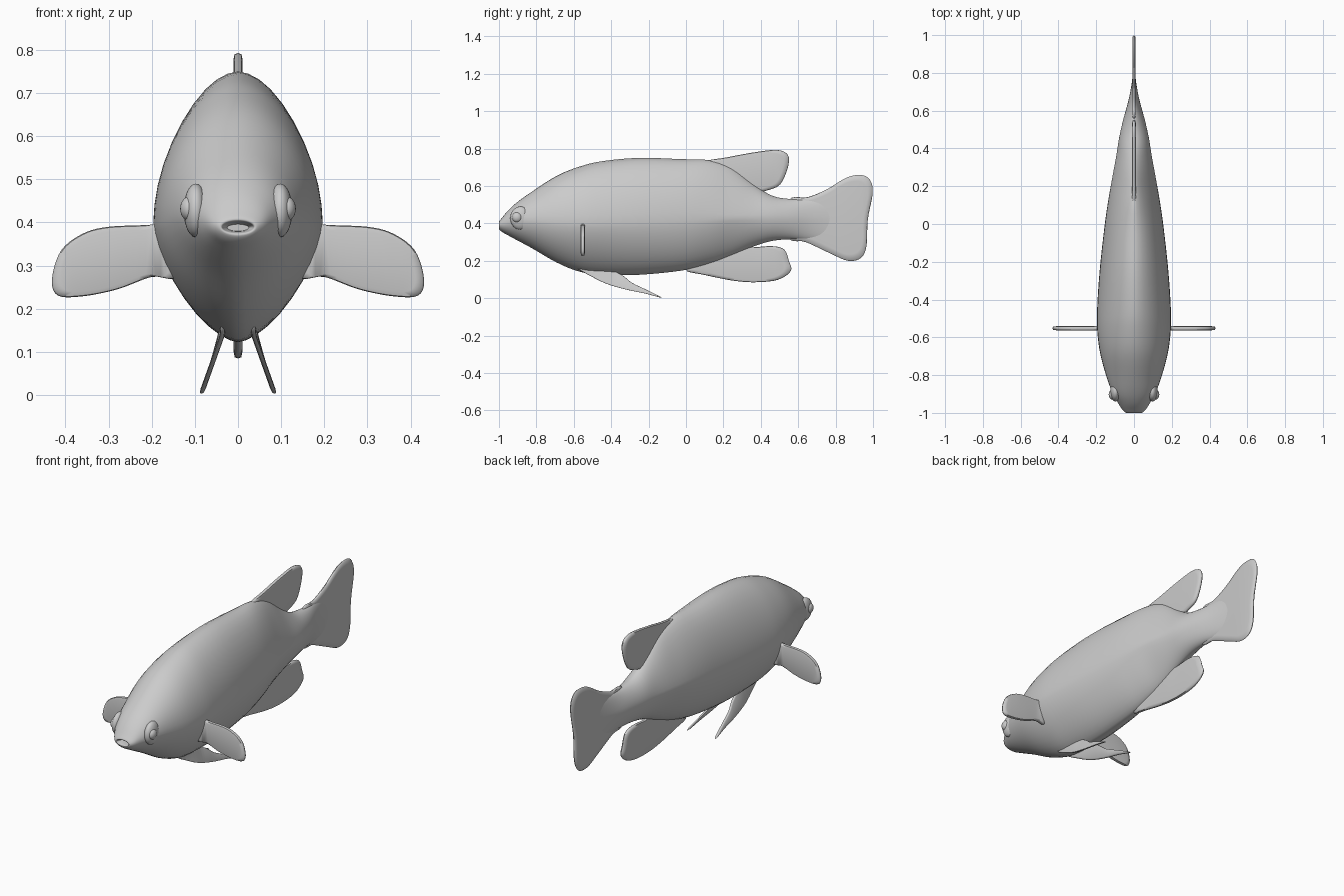
import bpy, bmesh, math
from mathutils import Vector

grey = bpy.data.materials.new("soft grey")
grey.diffuse_color = (0.6, 0.6, 0.6, 1)


def spline(pts, steps, closed=False):
    """Smooth curve through points of any dimension (Catmull-Rom)."""
    n, out = len(pts), []
    for i in range(n if closed else n - 1):
        if closed:
            q = [pts[(i + k) % n] for k in (-1, 0, 1, 2)]
        else:
            q = [pts[min(max(i + k, 0), n - 1)] for k in (-1, 0, 1, 2)]
        for s in range(steps):
            t = s / steps
            out.append([0.5 * (2 * b + (c - a) * t + (2 * a - 5 * b + 4 * c - d) * t * t
                               + (3 * b - a - 3 * c + d) * t ** 3) for a, b, c, d in zip(*q)])
    if not closed:
        out.append(list(pts[-1]))
    return out


def finish(name, bm, mirror=False, angle=40):
    bmesh.ops.recalc_face_normals(bm, faces=bm.faces[:])
    me = bpy.data.meshes.new(name)
    bm.to_mesh(me)
    bm.free()
    ob = bpy.data.objects.new(name, me)
    bpy.context.collection.objects.link(ob)
    me.materials.append(grey)
    bpy.ops.object.select_all(action='DESELECT')
    ob.select_set(True)
    bpy.context.view_layer.objects.active = ob
    bpy.ops.object.shade_smooth_by_angle(angle=math.radians(angle))
    if mirror:
        ob.modifiers.new("mirror", 'MIRROR')
    return ob


def bridge(bm, a, b):
    n = len(a)
    for i in range(n):
        j = (i + 1) % n
        bm.faces.new((a[i], a[j], b[j], b[i]))


def fin(name, outline, place, thick, mirror=False):
    """Thin blade with a sharp rim; place(u, v, w) maps it into space."""
    bm = bmesh.new()
    pts = [Vector(p) for p in spline(outline, 5, True)]
    mid = sum(pts, Vector((0, 0))) / len(pts)
    rim = [bm.verts.new(place(p.x, p.y, 0)) for p in pts]
    for side in (1, -1):
        last = rim
        for k, f in ((0.975, 0.75), (0.85, 1.0)):
            ring = [bm.verts.new(place(*(mid + (p - mid) * k), side * thick * f)) for p in pts]
            bridge(bm, last, ring)
            last = ring
        bm.faces.new(last)
    bmesh.ops.triangulate(bm, faces=[f for f in bm.faces if len(f.verts) > 4])
    return finish(name, bm, mirror, 60)


# Body: y, bottom, top, half width, widest height, upper and lower roundness
stations = [
    (-0.96, 0.380, 0.396, 0.025, 0.388, 2.0, 2.0),
    (-0.985, 0.378, 0.401, 0.034, 0.389, 2.0, 2.0),
    (-1.00, 0.372, 0.407, 0.040, 0.390, 2.0, 2.0),
    (-0.985, 0.355, 0.428, 0.060, 0.395, 2.0, 2.0),
    (-0.95, 0.335, 0.470, 0.083, 0.405, 2.0, 1.9),
    (-0.90, 0.308, 0.515, 0.111, 0.415, 2.0, 1.8),
    (-0.82, 0.265, 0.572, 0.142, 0.415, 1.9, 1.7),
    (-0.69, 0.190, 0.655, 0.178, 0.405, 1.9, 1.6),
    (-0.57, 0.142, 0.703, 0.194, 0.400, 1.85, 1.55),
    (-0.45, 0.125, 0.732, 0.195, 0.400, 1.8, 1.55),
    (-0.25, 0.125, 0.750, 0.182, 0.405, 1.8, 1.6),
    (-0.02, 0.148, 0.743, 0.157, 0.415, 1.8, 1.6),
    (0.12, 0.182, 0.738, 0.137, 0.422, 1.6, 1.5),
    (0.24, 0.225, 0.700, 0.116, 0.428, 1.4, 1.4),
    (0.36, 0.276, 0.610, 0.094, 0.430, 1.5, 1.6),
    (0.46, 0.306, 0.548, 0.078, 0.430, 1.8, 1.8),
    (0.56, 0.315, 0.530, 0.055, 0.428, 1.8, 1.8),
    (0.66, 0.312, 0.530, 0.028, 0.425, 1.7, 1.7),
    (0.76, 0.320, 0.520, 0.010, 0.425, 1.6, 1.6),
    (0.84, 0.370, 0.470, 0.003, 0.425, 1.6, 1.6),
]
bm = bmesh.new()
rings, sides = [], 40
for y, zb, zt, w, zc, nu, nl in spline(stations, 4):
    ring = []
    for i in range(sides):
        a = 2 * math.pi * i / sides
        c, s = math.cos(a), math.sin(a)
        p = 2 / (nu if s >= 0 else nl)
        h = (zt - zc) if s >= 0 else (zb - zc)
        ring.append(bm.verts.new((math.copysign(w * abs(c) ** p, c), y, zc + h * abs(s) ** p)))
    rings.append(ring)
for a, b in zip(rings, rings[1:]):
    bridge(bm, a, b)
bm.faces.new(rings[0])
bm.faces.new(rings[-1])
finish("body", bm, angle=60)

# Upright fins on the centre line
upright = lambda u, v, w: Vector((w, u, v))
fin("dorsal_fin", [(0.10, 0.725), (0.22, 0.753), (0.38, 0.782), (0.49, 0.792), (0.545, 0.765),
                   (0.545, 0.70), (0.505, 0.61), (0.44, 0.578), (0.36, 0.562), (0.24, 0.57),
                   (0.14, 0.64)], upright, 0.011)
fin("tail_fin", [(0.55, 0.522), (0.65, 0.54), (0.75, 0.58), (0.86, 0.645), (0.94, 0.658),
                 (0.985, 0.63), (0.998, 0.56), (0.972, 0.42), (0.965, 0.28), (0.935, 0.215),
                 (0.865, 0.20), (0.77, 0.24), (0.64, 0.30), (0.55, 0.325)], upright, 0.009)
fin("anal_fin", [(0.0, 0.152), (0.10, 0.124), (0.25, 0.094), (0.37, 0.085), (0.49, 0.098),
                 (0.56, 0.145), (0.55, 0.20), (0.525, 0.26), (0.46, 0.278), (0.36, 0.272),
                 (0.25, 0.27), (0.10, 0.22)], upright, 0.010)

# Side fins, spread sideways
fin("pectoral_fin", [(0.14, 0.405), (0.20, 0.395), (0.30, 0.390), (0.36, 0.374), (0.41, 0.335),
                     (0.431, 0.27), (0.418, 0.231), (0.36, 0.229), (0.28, 0.245), (0.20, 0.274),
                     (0.14, 0.278)],
    lambda u, v, w: Vector((u, -0.552 + w, v)), 0.011, True)

# Belly fins, swept back and splayed outward towards the tips
fin("pelvic_fin", [(-0.58, 0.165), (-0.50, 0.113), (-0.42, 0.075), (-0.32, 0.046), (-0.22, 0.025),
                   (-0.13, 0.003), (-0.21, 0.044), (-0.29, 0.083), (-0.345, 0.125), (-0.45, 0.17)],
    lambda u, v, w: Vector((0.036 + 0.05 * max(0, 1 - v / 0.14) + w, u, v)), 0.006, True)

# Eyes
bm = bmesh.new()
bmesh.ops.create_uvsphere(bm, u_segments=24, v_segments=14, radius=1)
for v in bm.verts:
    v.co = Vector((0.113 + 0.021 * v.co.x, -0.903 + 0.027 * v.co.y, 0.432 + 0.028 * v.co.z))
finish("eye", bm, True)

# Raised sockets around the eyes
bm = bmesh.new()
bmesh.ops.create_uvsphere(bm, u_segments=24, v_segments=14, radius=1)
for v in bm.verts:
    v.co = Vector((0.098 + 0.028 * v.co.x, -0.885 + 0.055 * v.co.y, 0.428 + 0.062 * v.co.z))
finish("eye_socket", bm, True)
